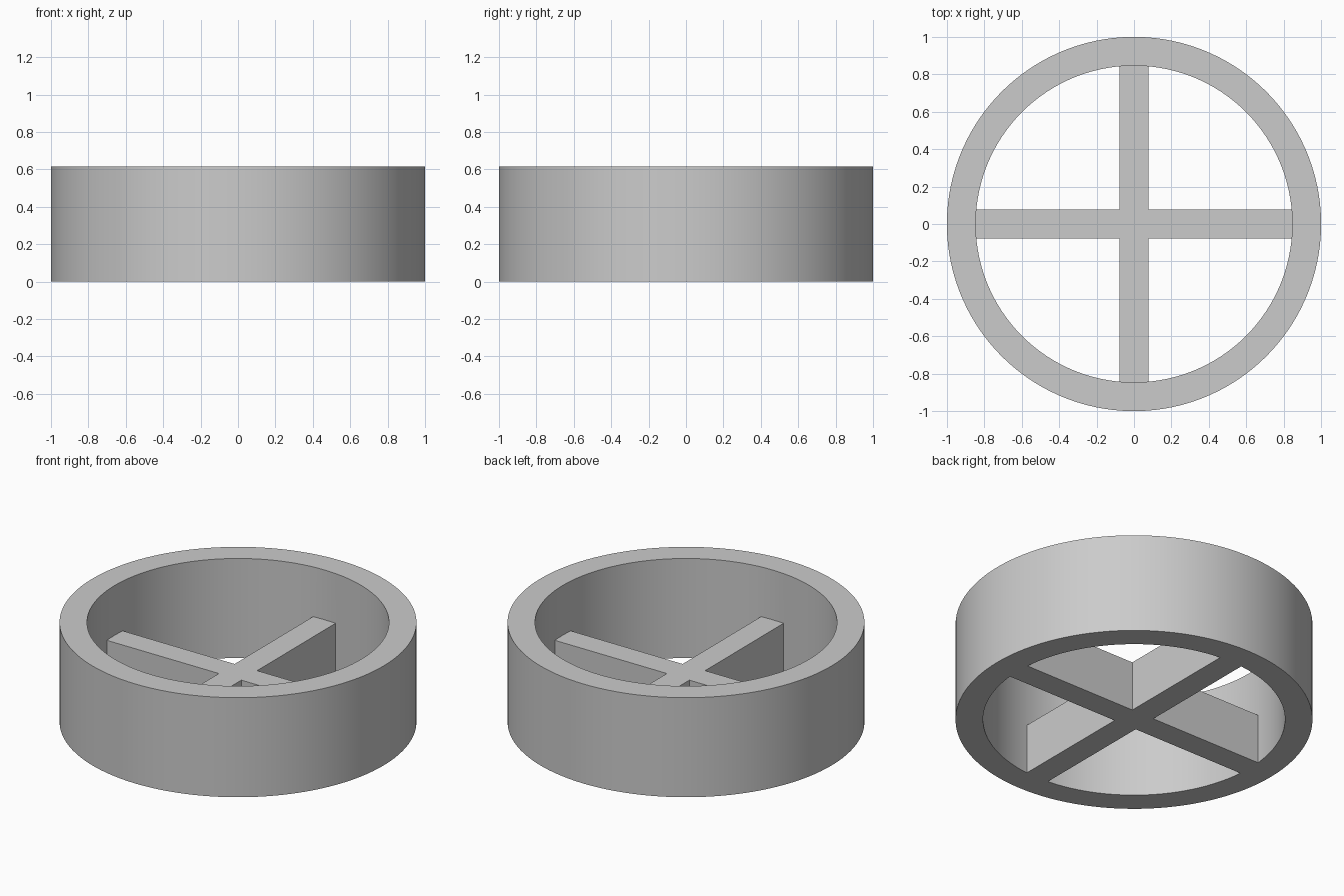
import bpy, bmesh, math
from mathutils import Matrix

if "Cube" in bpy.data.objects:
    bpy.data.objects.remove(bpy.data.objects["Cube"])

UNIT = 1 / 13
R_OUT, R_IN = 1.0, 11 * UNIT
HEIGHT, SPOKE_H, SPOKE_HALF = 8 * UNIT, 4 * UNIT, UNIT
SEGMENTS = 120

grey = bpy.data.materials.new("plain grey")
grey.use_nodes = True
colour = (0.6, 0.6, 0.6, 1)
grey.diffuse_color = colour
grey.node_tree.nodes["Principled BSDF"].inputs["Base Color"].default_value = colour


def make_object(name, bm):
    bmesh.ops.recalc_face_normals(bm, faces=bm.faces)
    mesh = bpy.data.meshes.new(name)
    bm.to_mesh(mesh)
    bm.free()
    mesh.materials.append(grey)
    obj = bpy.data.objects.new(name, mesh)
    bpy.context.collection.objects.link(obj)
    return obj


# Round rim: a rectangular section swept around the vertical axis
bm = bmesh.new()
section = [(R_IN, 0), (R_OUT, 0), (R_OUT, HEIGHT), (R_IN, HEIGHT)]
rings = []
for i in range(SEGMENTS):
    turn = Matrix.Rotation(math.tau * i / SEGMENTS, 3, "Z")
    rings.append([bm.verts.new(turn.col[0] * r + turn.col[2] * z) for r, z in section])
for i, ring in enumerate(rings):
    after = rings[(i + 1) % SEGMENTS]
    for j in range(4):
        k = (j + 1) % 4
        bm.faces.new((ring[j], after[j], after[k], ring[k]))
rim = make_object("rim_with_spokes", bm)

# Cross of four spokes: one outline, extruded to half the rim height
bm = bmesh.new()
reach = (R_IN + R_OUT) / 2
arm = [(reach, -SPOKE_HALF), (reach, SPOKE_HALF), (SPOKE_HALF, SPOKE_HALF)]
outline = []
for quarter in range(4):
    for x, y in arm:
        for _ in range(quarter):
            x, y = -y, x
        outline.append(bm.verts.new((x, y, 0)))
base = bm.faces.new(outline)
top = bmesh.ops.extrude_face_region(bm, geom=[base])["geom"]
bmesh.ops.translate(bm, vec=(0, 0, SPOKE_H),
                    verts=[g for g in top if isinstance(g, bmesh.types.BMVert)])
spokes = make_object("spokes", bm)

# Join the spokes and rim into one solid
union = rim.modifiers.new("join_spokes", "BOOLEAN")
union.operation = "UNION"
union.solver = "EXACT"
union.object = spokes
bpy.ops.object.select_all(action="DESELECT")
bpy.context.view_layer.objects.active = rim
rim.select_set(True)
bpy.ops.object.modifier_apply(modifier=union.name)
bpy.data.objects.remove(spokes)
bpy.ops.object.shade_smooth_by_angle(angle=math.radians(30))
